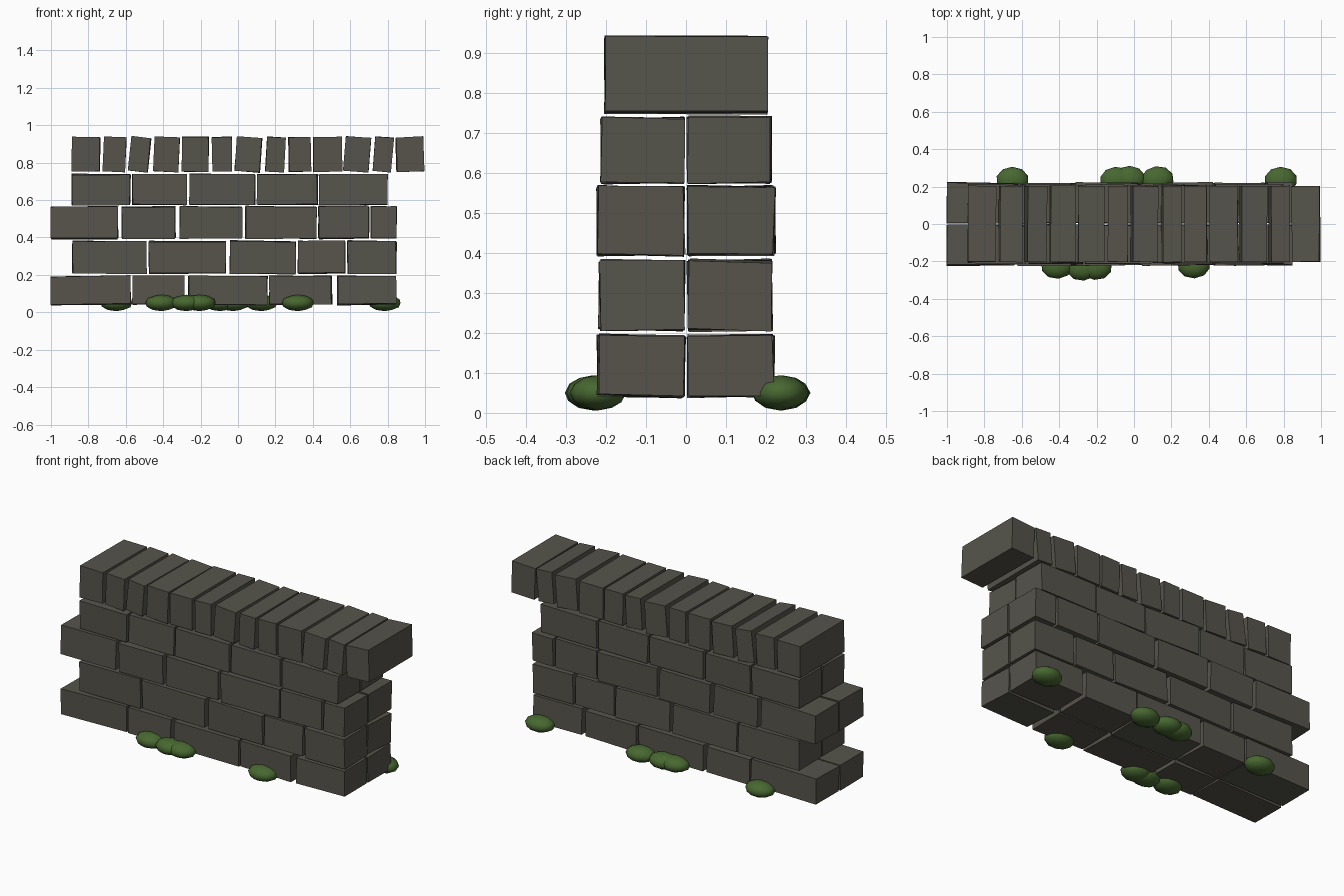
import bpy, bmesh, random
from math import radians
from mathutils import Matrix, Vector, Euler

random.seed(7)
if "Cube" in bpy.data.objects:
    bpy.data.objects.remove(bpy.data.objects["Cube"])


def material(name, rgb):
    m = bpy.data.materials.new(name)
    m.use_nodes = True
    m.diffuse_color = (*rgb, 1)
    bsdf = m.node_tree.nodes["Principled BSDF"]
    bsdf.inputs["Base Color"].default_value = (*rgb, 1)
    bsdf.inputs["Roughness"].default_value = 0.9
    return m


stone = material("grey stone", (0.092, 0.088, 0.071))
moss = material("green moss", (0.064, 0.137, 0.03))


def finish(bm, name, mat):
    mesh = bpy.data.meshes.new(name)
    bm.to_mesh(mesh)
    bm.free()
    mesh.materials.append(mat)
    obj = bpy.data.objects.new(name, mesh)
    bpy.context.collection.objects.link(obj)
    return obj


def block(name, low, high, rot, rough):
    """Hewn stone between two corners, slightly turned and uneven."""
    low, high = Vector(low), Vector(high)
    bm = bmesh.new()
    bmesh.ops.create_cube(bm, size=1)
    for v in bm.verts:
        v.co = v.co * (high - low)
        v.co += Vector([random.uniform(-rough, rough) for _ in range(3)])
    turn = Euler([radians(a) for a in rot]).to_matrix()
    bmesh.ops.rotate(bm, verts=bm.verts, matrix=turn)
    bmesh.ops.translate(bm, verts=bm.verts, vec=(low + high) / 2)
    return finish(bm, name, stone)


# Courses: bottom, top, outer depth, and (start, end) of each stone
courses = [
    (0.042, 0.193, 0.218, [(-1, -.575), (-.565, -.285), (-.265, .155), (.168, .50), (.53, .843)]),
    (0.208, 0.38, 0.215, [(-.885, -.49), (-.475, -.063), (-.043, .31), (.322, .572), (.585, .845)]),
    (0.395, 0.565, 0.22, [(-1, -.643), (-.62, -.335), (-.312, .02), (.04, .42), (.43, .70), (.712, .848)]),
    (0.575, 0.738, 0.21, [(-.887, -.577), (-.565, -.275), (-.26, .09), (.103, .425), (.435, .80)]),
]
for row, (z0, z1, depth, spans) in enumerate(courses, 1):
    for i, (x0, x1) in enumerate(spans, 1):
        for side, y0, y1 in (("front", -depth, -.006), ("back", .006, depth)):
            rot = [random.uniform(-a, a) for a in (1.2, .7, 1.0)]
            block(f"{side}_stone_{row}_{i}", (x0, y0, z0), (x1, y1, z1), rot, .003)

# Coping stones on edge: centre, width, lean in degrees
coping = [(-.813, .15, 0), (-.66, .12, 2), (-.527, .105, 6), (-.382, .135, 3),
          (-.228, .142, 0), (-.085, .105, -1), (.055, .135, 4), (.2, .1, 3),
          (.33, .118, -1), (.478, .152, -1), (.637, .135, 4), (.777, .1, 5), (.92, .148, -2)]
for i, (x, w, lean) in enumerate(coping, 1):
    block(f"coping_stone_{i}", (x - w / 2, -.203, .752), (x + w / 2, .203, .937),
          (random.uniform(-.3, .3), lean, random.uniform(-.4, .4)), .002)

# Moss clumps along the foot of both faces
clumps = [(-.41, -.222), (-.275, -.232), (-.205, -.228), (.32, -.22),
          (-.65, .235), (-.095, .235), (-.025, .24), (.125, .238), (.785, .235)]
for i, (x, y) in enumerate(clumps, 1):
    bm = bmesh.new()
    bmesh.ops.create_icosphere(bm, subdivisions=2, radius=1)
    shape = (Matrix.Translation((x, y, .05))
             @ Matrix.Rotation(random.uniform(-.15, .15), 4, "Z")
             @ Matrix.Diagonal((.088, .071, .044, 1)))
    bmesh.ops.transform(bm, matrix=shape, verts=bm.verts)
    for f in bm.faces:
        f.smooth = True
    finish(bm, f"moss_clump_{i}", moss)
